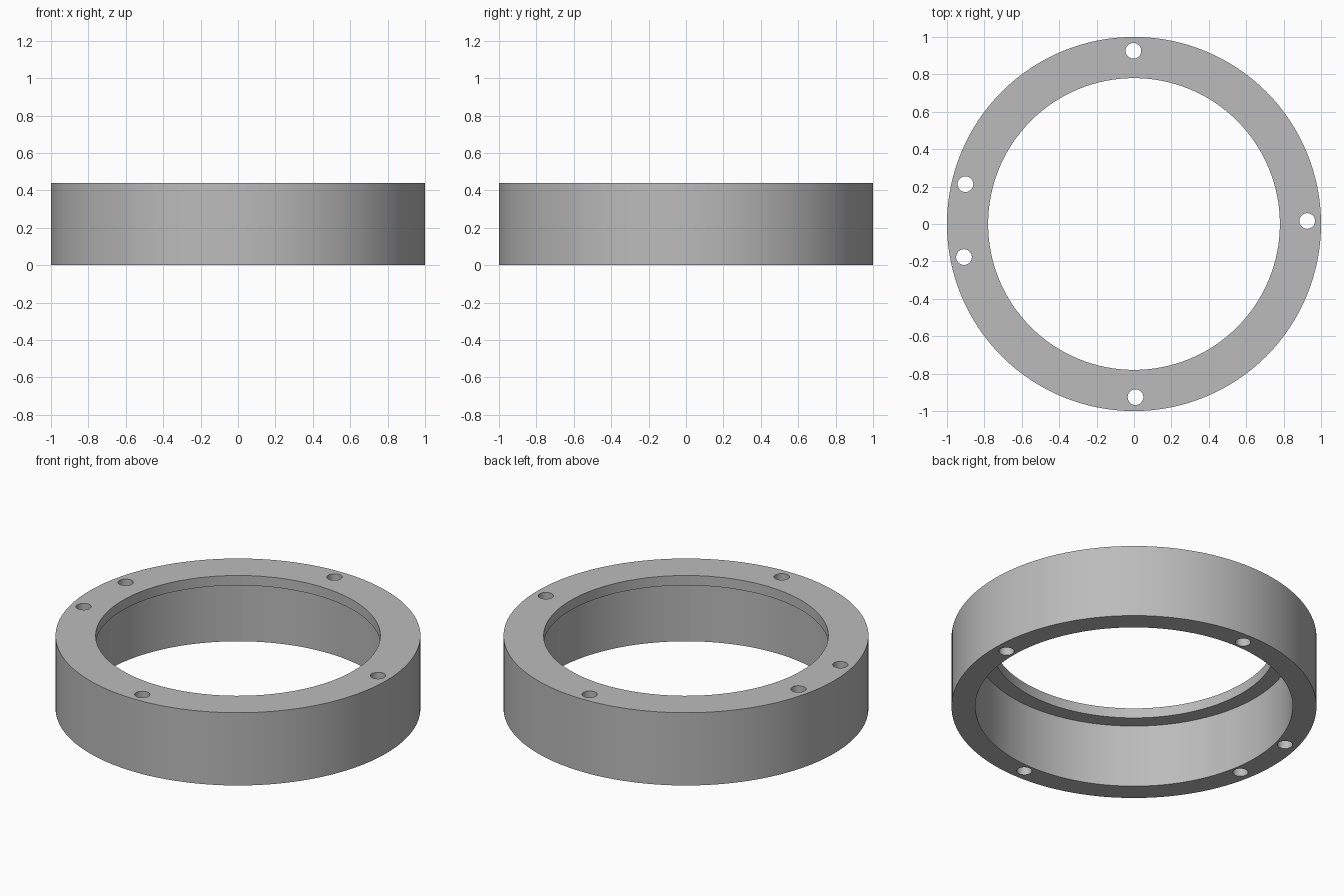
import bpy
import bmesh
from math import cos, sin, radians, tau

if "Cube" in bpy.data.objects:
    bpy.data.objects.remove(bpy.data.objects["Cube"], do_unlink=True)

SEGMENTS = 128
HEIGHT = 0.44
LIP = 0.06
OUTER, BORE, RECESS = 1.0, 0.78, 0.87
HOLE_CIRCLE, HOLE_RADIUS = 0.926, 0.042
HOLE_ANGLES = (1, 90.2, 166.7, 191, 270.5)


def link(name, bm):
    bmesh.ops.recalc_face_normals(bm, faces=bm.faces)
    mesh = bpy.data.meshes.new(name)
    bm.to_mesh(mesh)
    bm.free()
    obj = bpy.data.objects.new(name, mesh)
    bpy.context.collection.objects.link(obj)
    return obj


# Grey material
grey = bpy.data.materials.new("plain grey")
grey.use_nodes = True
colour = (0.5, 0.5, 0.5, 1)
grey.diffuse_color = colour
grey.node_tree.nodes["Principled BSDF"].inputs["Base Color"].default_value = colour

# Ring body: stepped profile swept round the z axis
profile = [(OUTER, 0), (OUTER, HEIGHT), (BORE, HEIGHT),
           (BORE, HEIGHT - LIP), (RECESS, HEIGHT - LIP), (RECESS, 0)]
bm = bmesh.new()
loops = [[bm.verts.new((r * cos(tau * i / SEGMENTS), r * sin(tau * i / SEGMENTS), z))
          for r, z in profile] for i in range(SEGMENTS)]
for i, here in enumerate(loops):
    there = loops[(i + 1) % SEGMENTS]
    for j in range(len(profile)):
        k = (j + 1) % len(profile)
        bm.faces.new((here[j], there[j], there[k], here[k]))
ring = link("ring_body", bm)
ring.data.materials.append(grey)

# Bolt holes: cylinders cut right through the wall
bm = bmesh.new()
for angle in HOLE_ANGLES:
    a = radians(angle)
    pin = bmesh.ops.create_cone(bm, cap_ends=True, segments=32, radius1=HOLE_RADIUS,
                                radius2=HOLE_RADIUS, depth=HEIGHT * 2)
    bmesh.ops.translate(bm, verts=pin["verts"],
                        vec=(HOLE_CIRCLE * cos(a), HOLE_CIRCLE * sin(a), HEIGHT / 2))
cutter = link("hole_cutter", bm)
cutter.data.materials.append(grey)
cutter.hide_render = True

cut = ring.modifiers.new("bolt_holes", 'BOOLEAN')
cut.operation = 'DIFFERENCE'
cut.solver = 'EXACT'
cut.object = cutter

bpy.ops.object.select_all(action='DESELECT')
ring.select_set(True)
bpy.context.view_layer.objects.active = ring
bpy.ops.object.modifier_apply(modifier=cut.name)
bpy.data.objects.remove(cutter, do_unlink=True)
bpy.ops.object.shade_smooth_by_angle(angle=radians(30))
